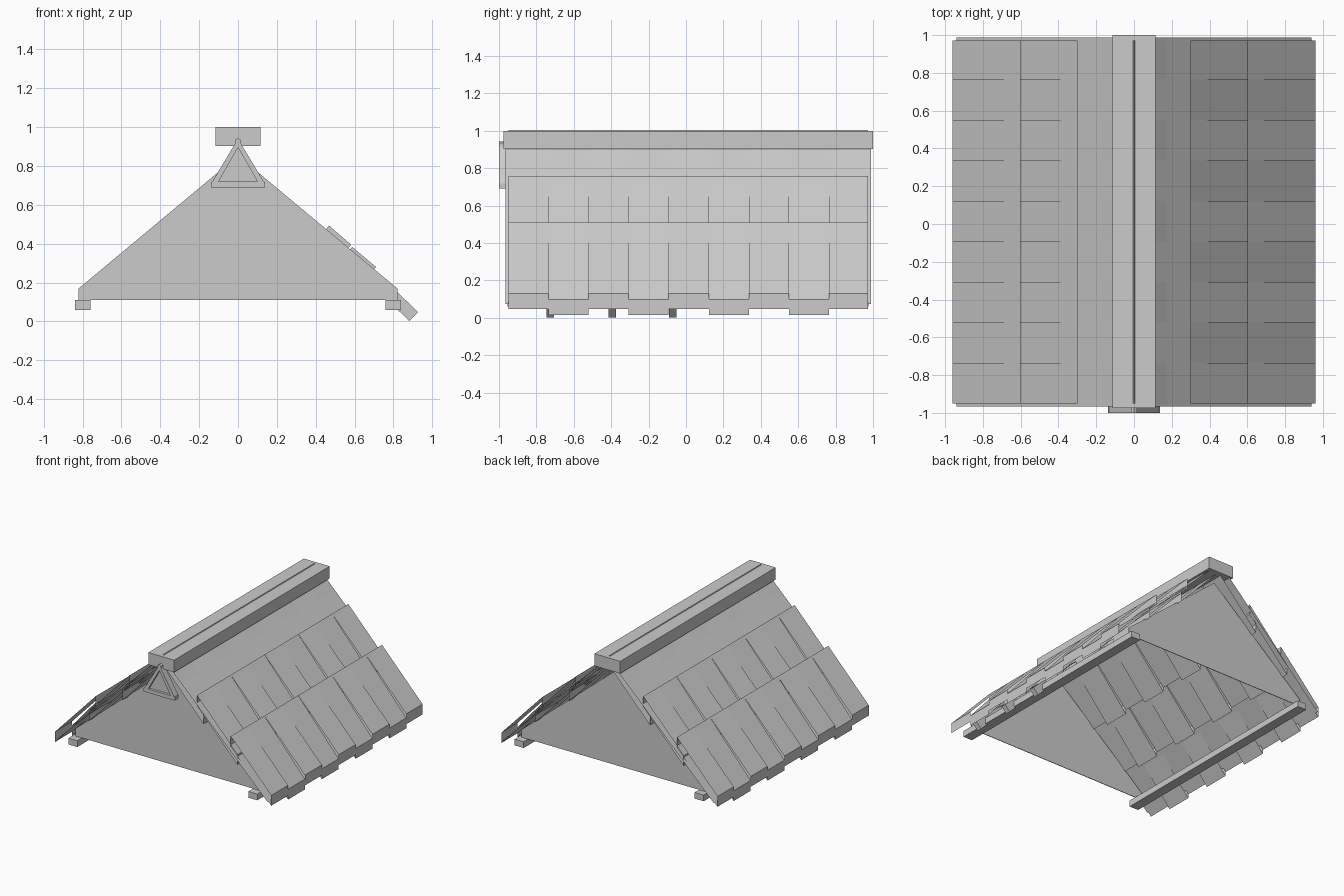
import bpy, bmesh, math

if "Cube" in bpy.data.objects:
    bpy.data.objects.remove(bpy.data.objects["Cube"])

grey = bpy.data.materials.new("plain_grey")
grey.diffuse_color = (0.6, 0.6, 0.6, 1)
grey.use_nodes = True
grey.node_tree.nodes["Principled BSDF"].inputs["Base Color"].default_value = grey.diffuse_color


def finish(name, bm, mirror=False):
    bmesh.ops.recalc_face_normals(bm, faces=bm.faces[:])
    me = bpy.data.meshes.new(name)
    bm.to_mesh(me)
    bm.free()
    me.materials.append(grey)
    ob = bpy.data.objects.new(name, me)
    bpy.context.collection.objects.link(ob)
    if mirror:
        ob.modifiers.new("mirror", "MIRROR").use_mirror_merge = False
    return ob


def strip(bm, profile, y0, y1, closed=True, caps=False):
    """Sweep an x-z profile along y."""
    a = [bm.verts.new((x, y0, z)) for x, z in profile]
    b = [bm.verts.new((x, y1, z)) for x, z in profile]
    n = len(profile)
    for i in range(n if closed else n - 1):
        j = (i + 1) % n
        bm.faces.new((a[i], a[j], b[j], b[i]))
    if caps:
        bm.faces.new(a)
        bm.faces.new(b[::-1])


def prism(name, profile, y0, y1, mirror=False):
    bm = bmesh.new()
    strip(bm, profile, y0, y1, caps=True)
    return finish(name, bm, mirror)


def rect(x0, x1, z0, z1):
    return [(x0, z0), (x1, z0), (x1, z1), (x0, z1)]


# Gable walls, thin plates at both ends
gable = [(-0.82, 0.11), (0.82, 0.11), (0.82, 0.17), (0, 0.853), (-0.82, 0.17)]
prism("front_gable", gable, -0.895, -0.89)
prism("back_gable", gable, 0.915, 0.92)

# Roof deck, a thin sheet on each side
bm = bmesh.new()
strip(bm, [(0, 0.991), (0.94, 0.075)], -0.965, 0.988, closed=False)
finish("roof_deck", bm, mirror=True)

# Shingle rows: open-ended sleeves, every second one tilted lower
Y0, Y1, COLS, W = -0.95, 0.972, 9, 0.2144
T = 0.083
for row, name in enumerate(("upper_shingles", "middle_shingles", "lower_shingles")):
    x, z = 0.3 * row, 1.005 - 0.248 * row
    bm = bmesh.new()
    for c in range(COLS):
        drop = 0.412 if c % 2 else 0.38
        ex, ez = x + 0.36, z - drop
        strip(bm, [(x, z), (ex, ez), (ex, ez - T), (x, z - T)],
              Y0 + c * W, min(Y1, Y0 + (c + 1) * W))
    finish(name, bm, mirror=True)

# Ridge cap and eave beams
prism("ridge_cap", rect(-0.115, 0.115, 0.902, 1.0), -0.975, 1.0)
prism("eave_beam", rect(0.76, 0.84, 0.06, 0.11), -0.955, 0.975, mirror=True)


# Sloping pegs and battens tucked below the right-hand shingles
def slanted(end, length, thick, slope):
    dx, dz = -math.cos(slope), math.sin(slope)
    nx, nz = dz * thick, -dx * thick
    x, z = end
    return [(x, z), (x + nx, z + nz),
            (x + nx + dx * length, z + nz + dz * length),
            (x + dx * length, z + dz * length)]


for i, y in enumerate((-0.725, -0.395, -0.07)):
    prism("eave_peg_%d" % i, slanted((0.882, 0.002), 0.15, 0.064, math.radians(44)),
          y - 0.02, y + 0.02)
    prism("middle_batten_%d" % i, slanted((0.695, 0.262), 0.16, 0.024, math.radians(40)),
          y - 0.02, y + 0.02)
    prism("upper_batten_%d" % i, slanted((0.565, 0.375), 0.15, 0.026, math.radians(41)),
          y - 0.02, y + 0.02)

# Triangular frame hung in front of the gable
bm = bmesh.new()
outer = [(-0.135, 0.715), (0.135, 0.715), (0, 0.94)]
inner = [(-0.1, 0.72), (0.1, 0.72), (0, 0.895)]
rings = [[bm.verts.new((x, y, z)) for x, z in loop]
         for loop, y in ((outer, -0.95), (outer, -1.0), (inner, -1.0), (inner, -0.95))]
for r, s in zip(rings, rings[1:]):
    for i in range(3):
        j = (i + 1) % 3
        bm.faces.new((r[i], r[j], s[j], s[i]))
finish("gable_frame", bm)
prism("gable_frame_sill", rect(-0.138, 0.138, 0.69, 0.718), -1.0, -0.95)
prism("gable_frame_panel", inner, -0.98, -0.95)
prism("gable_frame_knob", [(0.018 * math.sin(a), 0.925 + 0.018 * math.cos(a))
                           for a in [i * math.tau / 6 for i in range(6)]], -1.0, -0.95)
